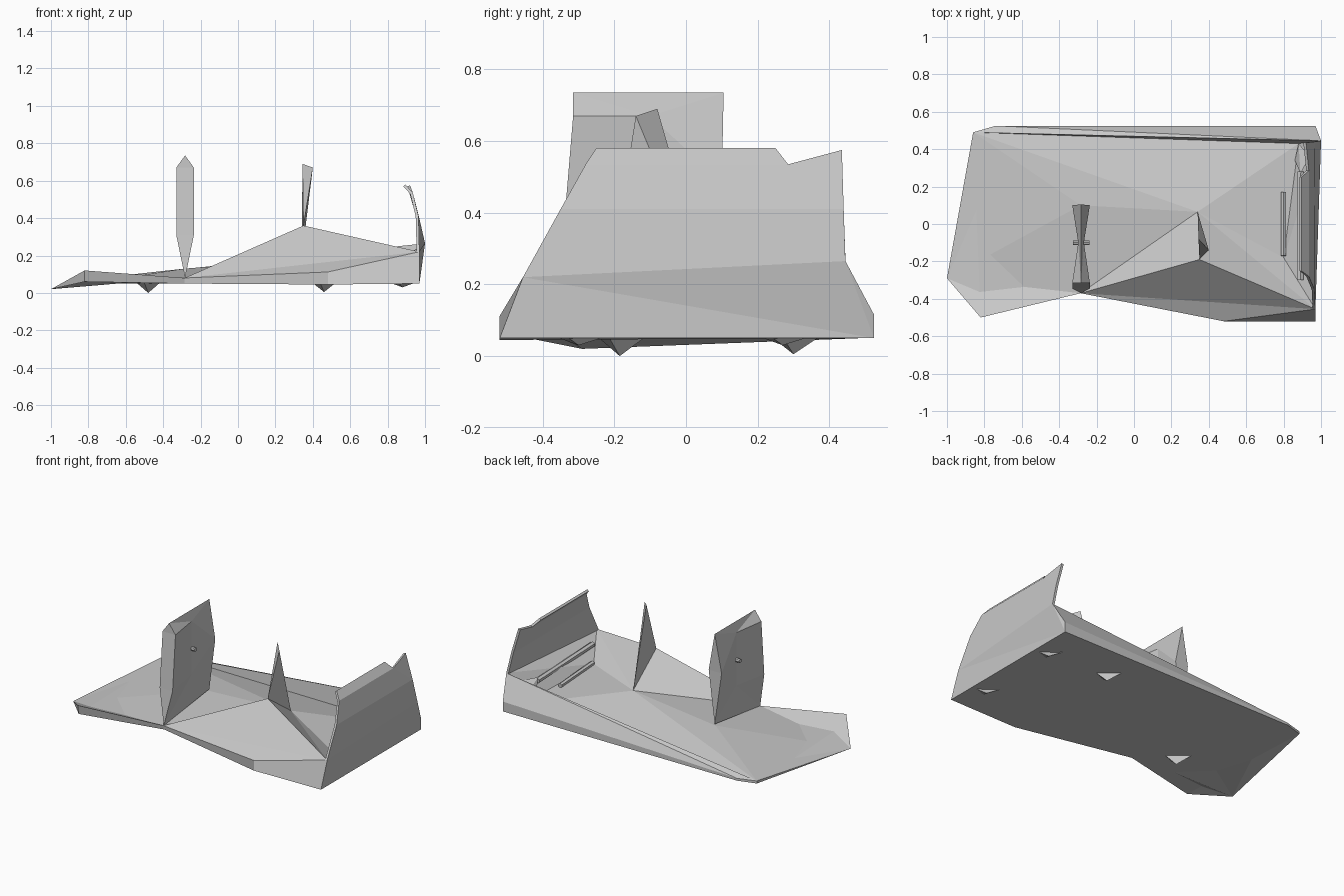
import bpy
import bmesh
from math import pi
from mathutils import Vector, Matrix

old = bpy.data.objects.get("Cube")
if old:
    bpy.data.objects.remove(old, do_unlink=True)

GREY = (0.58, 0.58, 0.58, 1.0)
grey = bpy.data.materials.new("light grey")
grey.use_nodes = True
grey.diffuse_color = GREY
grey.node_tree.nodes["Principled BSDF"].inputs["Base Color"].default_value = GREY


def finish(name, bm, fix_normals=True):
    """Turn a bmesh into a flat shaded grey object."""
    if fix_normals:
        bmesh.ops.recalc_face_normals(bm, faces=bm.faces)
    mesh = bpy.data.meshes.new(name)
    bm.to_mesh(mesh)
    bm.free()
    mesh.materials.append(grey)
    obj = bpy.data.objects.new(name, mesh)
    bpy.context.collection.objects.link(obj)
    return obj


def faceted(name, points, faces, fix_normals=True):
    """Build an object from named corner points and faces written as words."""
    bm = bmesh.new()
    verts = {key: bm.verts.new(co) for key, co in points.items()}
    for face in faces:
        bm.faces.new([verts[key] for key in face.split()])
    return finish(name, bm, fix_normals)


def rod(name, start, end, radius, sides):
    """Straight bar between two points."""
    start, end = Vector(start), Vector(end)
    axis = end - start
    bm = bmesh.new()
    bmesh.ops.create_cone(bm, cap_ends=True, segments=sides, radius1=radius,
                          radius2=radius, depth=axis.length)
    turn = axis.to_track_quat('Z', 'Y').to_matrix().to_4x4()
    bm.transform(Matrix.Translation((start + end) / 2) @ turn)
    return finish(name, bm)


# Base slab: an uneven faceted deck, with a peak near the front edge
peak = (0.35, -0.19, 0.36)
peak_back = (0.34, 0.065, 0.18)
base_points = {
    "tip": (-1.0, -0.29, 0.02),
    "nose": (-0.82, -0.50, 0.12),
    "waist": (-0.285, -0.37, 0.08),
    "step": (0.48, -0.52, 0.112),
    "front": (0.97, -0.455, 0.22),
    "rear": (1.0, 0.445, 0.265),
    "corner": (0.97, 0.525, 0.115),
    "back": (-0.74, 0.525, 0.065),
    "side": (-0.86, 0.49, 0.067),
    "peak": peak,
    "peak_back": peak_back,
    "mid": (-0.285, 0.10, 0.13),
    "pocket": (0.88, 0.43, 0.09),
    "bench": (0.80, -0.18, 0.14),
    "nose_low": (-0.82, -0.49, 0.06),
    "waist_low": (-0.285, -0.36, 0.05),
    "step_low": (0.48, -0.52, 0.045),
    "front_low": (0.97, -0.52, 0.05),
    "corner_low": (0.97, 0.525, 0.05),
    "back_low": (-0.74, 0.525, 0.05),
    "side_low": (-0.86, 0.49, 0.05),
}
base_faces = [
    # deck
    "tip nose waist", "tip waist mid", "tip mid side", "waist peak_back mid",
    "side mid peak_back", "side peak_back pocket", "side pocket rear",
    # peak
    "waist peak peak_back", "waist front peak", "waist step front",
    "peak front peak_back", "peak_back front bench",
    # pocket beside the end wall
    "peak_back bench pocket", "bench front rear", "bench rear pocket",
    # outer sides
    "rear corner back", "rear back side", "tip nose_low nose",
    "nose nose_low waist_low waist", "waist waist_low step_low step",
    "step step_low front_low front", "front front_low corner_low",
    "front corner_low rear", "rear corner_low corner",
    "corner corner_low back_low back", "back back_low side_low side",
    "side side_low tip",
    # underside
    "tip side_low nose_low", "nose_low side_low waist_low",
    "waist_low side_low back_low", "waist_low back_low corner_low step_low",
    "step_low corner_low front_low",
]
faceted("base_slab", base_points, base_faces)

# End wall: a curved panel that leans inward, with a notch near one top corner
wall_points = {
    "a": (0.97, -0.455, 0.22), "b": (1.0, 0.445, 0.265),
    "c": (0.965, -0.35, 0.41), "d": (0.967, 0.44, 0.41),
    "e": (0.935, -0.28, 0.535), "notch": (0.935, 0.285, 0.535),
    "horn": (0.92, 0.435, 0.575),
    "g": (0.895, -0.25, 0.58), "h": (0.895, 0.25, 0.58),
}
wall_faces = ["a b d c", "c d notch e", "d horn notch", "e notch h g"]
wall = faceted("end_wall", wall_points, wall_faces, fix_normals=False)
thick = wall.modifiers.new("thickness", 'SOLIDIFY')
thick.thickness = 0.015
thick.offset = -1

# Pointed post standing on the peak
faceted("pointed_post",
        {"p": peak, "q": peak_back, "t": (0.345, -0.08, 0.69), "u": (0.40, -0.14, 0.67)},
        ["p q t", "p t u", "p u q", "q u t"])

# Tall fin: pinched across the middle, with flared ends
CENTRE = -0.283
fin_points = {
    "front_top": (CENTRE, -0.315, 0.735), "front_foot": (CENTRE, -0.37, 0.08),
    "back_top": (CENTRE, 0.105, 0.735), "back_foot": (CENTRE, 0.105, 0.14),
}
fin_faces = []
for tag, sign in (("R", 1), ("L", -1)):
    flare = CENTRE + sign * 0.047
    pinch = CENTRE + sign * 0.015
    fin_points.update({
        "up" + tag: (flare, -0.315, 0.67), "low" + tag: (flare, -0.345, 0.31),
        "back" + tag: (flare, 0.10, 0.485),
        "high" + tag: (pinch, -0.10, 0.67), "deep" + tag: (pinch, -0.10, 0.32),
    })
    for face in ("front_top high# back_top", "front_top up# high#",
                 "up# low# deep# high#", "low# front_foot deep#",
                 "front_foot back_foot deep#", "back_foot back# deep#",
                 "back# high# deep#", "back# back_top high#"):
        fin_faces.append(face.replace("#", tag))
fin_faces += ["front_top upL upR", "upL lowL lowR upR", "lowL front_foot lowR",
              "back_top backL backR", "backL back_foot backR"]
faceted("tall_fin", fin_points, fin_faces)
rod("fin_pin", (-0.327, -0.10, 0.49), (-0.239, -0.10, 0.49), 0.013, 8)

# Rails lying in the pocket
rod("inner_rail", (0.80, -0.17, 0.15), (0.80, 0.17, 0.13), 0.015, 6)
rod("outer_rail", (0.89, -0.30, 0.20), (0.89, 0.28, 0.18), 0.018, 6)
faceted("corner_brace",
        {"a": (0.88, 0.43, 0.12), "b": (0.94, 0.36, 0.20), "c": (0.89, 0.27, 0.20),
         "d": (0.86, 0.34, 0.10)},
        ["a b c", "a c d", "a d b", "b d c"])

# Small wedge feet under the slab
for label, x, y, low in (("left_front", 0.88, -0.30, 0.03), ("left_back", 0.88, 0.27, 0.03),
                         ("middle", 0.46, 0.30, 0.005), ("right", -0.48, -0.185, 0.0)):
    top = 0.052
    faceted(label + "_foot",
            {"a": (x - 0.02, y - 0.06, top), "b": (x + 0.06, y - 0.03, top),
             "c": (x - 0.06, y + 0.07, top), "d": (x, y, low)},
            ["a b c", "a b d", "b c d", "c a d"])
